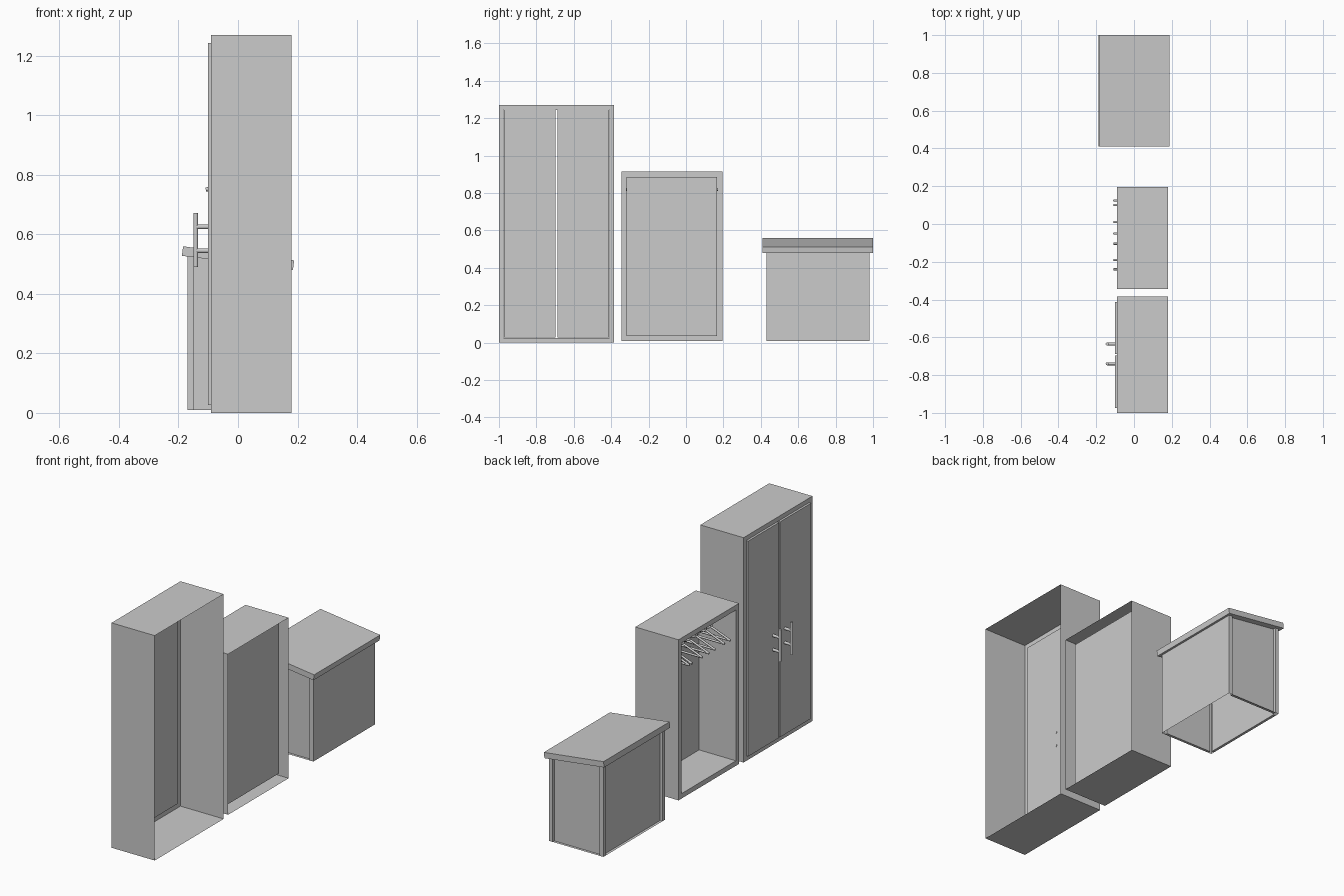
import bpy, bmesh, math
from mathutils import Vector, Matrix

if "Cube" in bpy.data.objects:
    bpy.data.objects.remove(bpy.data.objects["Cube"])


def finish(bm, name, smooth=False):
    me = bpy.data.meshes.new(name)
    bm.to_mesh(me)
    bm.free()
    ob = bpy.data.objects.new(name, me)
    bpy.context.collection.objects.link(ob)
    if smooth:
        for p in me.polygons:
            p.use_smooth = len(p.vertices) == 4
    return ob


def box_bm(lo, hi):
    lo, hi = Vector(lo), Vector(hi)
    bm = bmesh.new()
    size = hi - lo
    bmesh.ops.create_cube(bm, size=1, matrix=Matrix.Translation((lo + hi) / 2)
                          @ Matrix.Diagonal((*size, 1)))
    bm.normal_update()
    return bm


def face_along(bm, d):
    return max(bm.faces, key=lambda f: f.normal.dot(Vector(d)))


def recess(bm, d, border, depth):
    """Inset the face looking along d and push the panel inwards."""
    f = face_along(bm, d)
    bmesh.ops.inset_region(bm, faces=[f], thickness=border, use_even_offset=True)
    if depth:
        n = f.normal.copy()
        new = bmesh.ops.extrude_discrete_faces(bm, faces=[f])["faces"][0]
        bmesh.ops.translate(bm, verts=new.verts[:], vec=-n * depth)
        return new
    return f


def rods(name, segments, r, sides=8):
    """Cylinders between pairs of points, joined in one object."""
    bm = bmesh.new()
    for a, b in segments:
        a, b = Vector(a), Vector(b)
        d = b - a
        m = Matrix.Translation((a + b) / 2) @ d.to_track_quat('Z', 'Y').to_matrix().to_4x4()
        bmesh.ops.create_cone(bm, cap_ends=True, segments=sides, radius1=r, radius2=r,
                              depth=d.length, matrix=m)
    return finish(bm, name, True)


# Tall wardrobe: thin shell, open at the back, front rim around the doors
bm = box_bm((-0.09, -1.0, 0), (0.18, -0.385, 1.27))
bm.faces.remove(face_along(bm, (1, 0, 0)))
panel = recess(bm, (-1, 0, 0), 0.025, 0)
bm.faces.remove(panel)
finish(bm, "wardrobe_shell")

# Two doors, each with a bar handle on two posts
doors = (("left", -0.688, -0.412, -0.635), ("right", -0.973, -0.697, -0.74))
for side, y0, y1, yh in doors:
    finish(box_bm((-0.10, y0, 0.027), (-0.085, y1, 1.243)), side + "_door")
    rods(side + "_handle", [((-0.142, yh, 0.49), (-0.142, yh, 0.672)),
                            ((-0.142, yh, 0.545), (-0.083, yh, 0.545)),
                            ((-0.142, yh, 0.625), (-0.083, yh, 0.625))], 0.008, 16)

# Open clothes cabinet: shell with a deep cavity facing the doors' side
bm = box_bm((-0.09, -0.345, 0.008), (0.18, 0.195, 0.915))
bm.faces.remove(face_along(bm, (1, 0, 0)))
recess(bm, (-1, 0, 0), 0.028, 0.23)
finish(bm, "cabinet_shell")

# Rail and hangers
rods("clothes_rail", [((0.01, -0.32, 0.82), (0.01, 0.17, 0.82))], 0.008, 12)
for i, y in enumerate((0.125, 0.10, 0.01, -0.05, -0.105, -0.19, -0.24)):
    top, tip_a, tip_b = (0.01, y, 0.795), (-0.108, y, 0.75), (0.128, y, 0.75)
    hook = [(0.01 + 0.012 * math.cos(t), y, 0.824 + 0.012 * math.sin(t))
            for t in (math.radians(a) for a in (-90, -30, 30, 90, 150))]
    segs = [(top, tip_a), (top, tip_b), (tip_a, tip_b), (top, hook[0])]
    finish_segs = rods(f"hanger_{i + 1}", segs, 0.006)
    rods(f"hanger_hook_{i + 1}", list(zip(hook, hook[1:])), 0.003, 6)

# Chest body: open top and bottom, top edge sloping with the lid
bm = box_bm((-0.17, 0.43, 0.01), (0.17, 0.98, 0.505))
for v in bm.verts:
    if v.co.z > 0.3:
        v.co.z = 0.526 if v.co.x < 0 else 0.484
bm.normal_update()
for d in ((0, 0, 1), (0, 0, -1)):
    bm.faces.remove(face_along(bm, d))
for d in ((-1, 0, 0), (0, 1, 0), (0, -1, 0)):
    recess(bm, d, 0.023, 0.015)
finish(bm, "chest_body")

# Slightly tilted lid
bm = box_bm((-0.188, -0.295, -0.016), (0.188, 0.295, 0.016))
lid = finish(bm, "chest_lid")
lid.location = (0, 0.705, 0.52)
lid.rotation_euler = (0, math.radians(7.2), 0)
